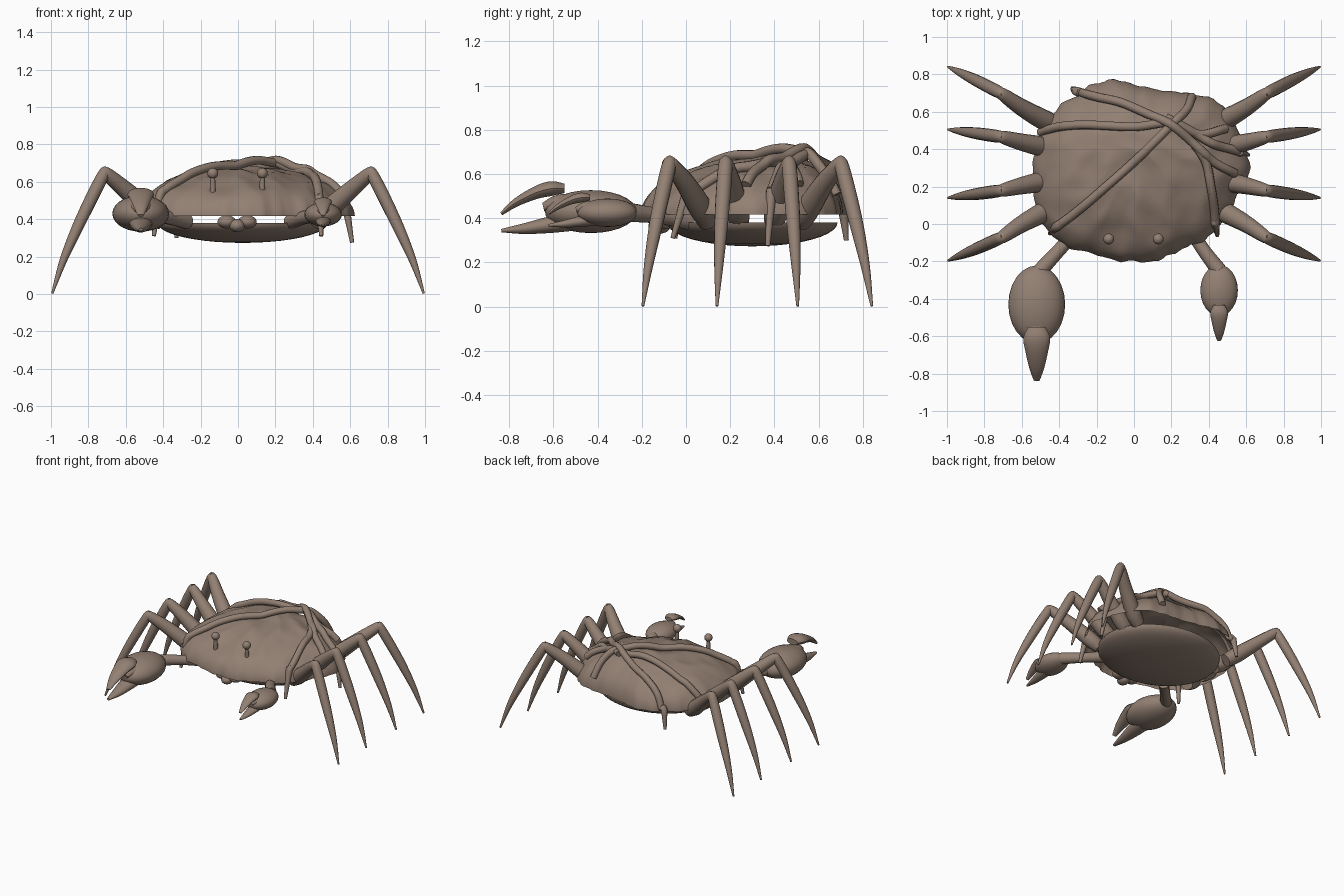
import bpy, bmesh, math
from mathutils import Vector, Matrix, noise
from mathutils.bvhtree import BVHTree

if "Cube" in bpy.data.objects:
    bpy.data.objects.remove(bpy.data.objects["Cube"])

brown = bpy.data.materials.new("shell brown")
brown.diffuse_color = (0.29, 0.215, 0.17, 1)
brown.use_nodes = True
brown.node_tree.nodes["Principled BSDF"].inputs["Base Color"].default_value = brown.diffuse_color


def finish(bm, name, angle=40):
    bmesh.ops.recalc_face_normals(bm, faces=bm.faces)
    me = bpy.data.meshes.new(name)
    bm.to_mesh(me)
    bm.free()
    ob = bpy.data.objects.new(name, me)
    bpy.context.collection.objects.link(ob)
    me.materials.append(brown)
    bpy.ops.object.select_all(action='DESELECT')
    ob.select_set(True)
    bpy.context.view_layer.objects.active = ob
    bpy.ops.object.shade_smooth_by_angle(angle=math.radians(angle))
    return ob


def spline(pts, steps):
    """Smooth curve through points of (x, y, z, radius)."""
    p = [Vector(q) for q in pts]
    p = [2 * p[0] - p[1]] + p + [2 * p[-1] - p[-2]]
    out = []
    for i in range(1, len(p) - 2):
        a, b, c, d = p[i - 1:i + 3]
        for k in range(steps):
            t = k / steps
            out.append(0.5 * (2 * b + (c - a) * t + (2 * a - 5 * b + 4 * c - d) * t * t
                              + (3 * b - a - 3 * c + d) * t ** 3))
    return out + [p[-2]]


def tube(name, pts, steps=5, sides=14, wide=1.0):
    """Tapered tube swept along a smooth path."""
    path = spline(pts, steps)
    bm = bmesh.new()
    rings, side = [], None
    for i, q in enumerate(path):
        t = (path[min(i + 1, len(path) - 1)] - path[max(i - 1, 0)]).xyz.normalized()
        if side is None:
            side = t.cross(Vector((0, 0, 1)))
        side = (side - t * side.dot(t)).normalized()
        up = side.cross(t)
        r = max(q.w, 0.003)
        rings.append([bm.verts.new(q.xyz + side * (r * wide * math.cos(a)) + up * (r * math.sin(a)))
                      for a in (2 * math.pi * j / sides for j in range(sides))])
    for a, b in zip(rings, rings[1:]):
        for j in range(sides):
            k = (j + 1) % sides
            bm.faces.new((a[j], a[k], b[k], b[j]))
    bm.faces.new(rings[0])
    bm.faces.new(rings[-1])
    return finish(bm, name)


def ball(name, loc, size):
    bm = bmesh.new()
    bmesh.ops.create_uvsphere(bm, u_segments=24, v_segments=14, radius=1,
                              matrix=Matrix.Translation(loc) @ Matrix.Diagonal((*size, 1)))
    return finish(bm, name)


def dome(point, n=96, m=20):
    """Open dome from rings; point(angle, r) places each vertex."""
    bm = bmesh.new()
    top = bm.verts.new(point(0, 0))
    rings = [[bm.verts.new(point(2 * math.pi * j / n, math.sin(math.pi / 2 * i / m)))
              for j in range(n)] for i in range(1, m + 1)]
    for j in range(n):
        k = (j + 1) % n
        bm.faces.new((top, rings[0][j], rings[0][k]))
        for a, b in zip(rings, rings[1:]):
            bm.faces.new((a[j], b[j], b[k], a[k]))
    return bm, rings[-1]


# Rugged upper shell: rim radius every 15 degrees
RIM = [.585, .58, .57, .56, .50, .46, .465, .52, .53, .55, .56, .58,
       .57, .58, .585, .55, .49, .47, .475, .47, .47, .50, .51, .54]


def shell_point(a, r):
    f = a / (2 * math.pi) * 24
    i, t = int(f) % 24, f % 1
    rad = RIM[i] * (1 - t) + RIM[(i + 1) % 24] * t
    rad += 0.025 * noise.noise(Vector((math.cos(a), math.sin(a), 0)) * 7) * r ** 12
    x = 0.03 + rad * r * math.cos(a)
    y = 0.27 + rad * r * math.sin(a) + 0.12 * (1 - r)
    h = max(0, 1 - r * r) ** 0.52
    p = Vector((x, y, 0))
    bump = 0.03 * (0.3 - abs(noise.noise(p * 5))) + 0.008 * noise.noise(p * 10)
    return Vector((x, y, 0.417 + 0.258 * h + bump * min(1, 3 * h)))


bm, _ = dome(shell_point, 120, 26)
surface = BVHTree.FromBMesh(bm)
finish(bm, "upper_shell", 60)

# Shallow belly bowl with flat lid
bm, rim = dome(lambda a, r: Vector((
    0.025 + 0.455 * r * math.cos(a), 0.30 + 0.385 * r * math.sin(a),
    0.38 - 0.107 * max(0, 1 - r * r) ** 0.5)), 64, 10)
bm.faces.new(rim)
finish(bm, "belly")

# Walking legs: (base y, knee y, tip y)
for side, word in ((-1, "left"), (1, "right")):
    for n, (b, k, t) in enumerate(((.07, -.07, -.195), (.23, .18, .14),
                                   (.41, .465, .505), (.55, .695, .84))):
        tube(f"{word}_upper_leg_{n}", [
            (side * .40, b + (b - k) * .2, .385, .046), (side * .47, b, .44, .055),
            (side * .60, (b + k) / 2, .555, .046), (side * .705, k, .645, .034),
            (side * .722, k + (k - b) * .06, .658, .018)])
        tube(f"{word}_lower_leg_{n}", [
            (side * .700, k, .662, .018), (side * .722, k + (t - k) * .07, .632, .033),
            (side * .835, k + (t - k) * .47, .405, .032),
            (side * .93, k + (t - k) * .79, .19, .021), (side * .993, t, .003, .006)])

# Claws: large on the left, small on the right
for word, cx, cy, cz, s, arm in (
        ("left", -.52, -.43, .43, 1.0, (-.27, .0, .385)),
        ("right", .455, -.355, .425, .66, (.28, .02, .385))):
    def rel(*rows):
        return [(cx, cy + y * s, cz + z * s, r * s) for y, z, r in rows]
    ball(f"{word}_claw_palm", (cx, cy, cz), (.152 * s, .208 * s, .097 * s))
    tube(f"{word}_claw_upper_finger", rel((-.12, .105, .022), (-.18, .104, .034),
         (-.25, .085, .029), (-.34, .04, .019), (-.405, -.01, .008)), wide=2.1)
    tube(f"{word}_claw_lower_finger", rel((-.10, -.045, .045), (-.19, -.06, .038),
         (-.30, -.077, .025), (-.405, -.086, .008)), wide=1.5)
    tube(f"{word}_claw_hinge", rel((-.08, .03, .05), (-.15, .035, .042), (-.215, .02, .02)),
         wide=1.5)
    tube(f"{word}_claw_arm", [
        (*arm, .04), (arm[0] * .55 + cx * .45, -.12, .41, .036), (cx, cy + .16 * s, cz, .042)])

# Eyes on stalks
for x, word in ((-.135, "left"), (.13, "right")):
    ball(f"{word}_eye", (x, -.08, .645), (.029, .029, .029))
    tube(f"{word}_eye_stalk", [(x, -.075, .50, .016), (x, -.0775, .57, .015),
                               (x, -.08, .64, .012)])

# Mouth parts
for n, (x, z, w) in enumerate(((-.06, .385, .05), (.05, .385, .05), (-.005, .365, .042))):
    ball(f"mouth_part_{n}", (x, -.10 - .02 * (n == 2), z), (w, .05, .035))


def vine(name, pts, tail_start=None, tail_end=None, r=.024):
    """Root draped on the shell, with optional hanging ends."""
    out = []
    for q in spline([(x, y, lift, r) for x, y, lift in pts], 4):
        hit = surface.ray_cast(Vector((q.x, q.y, 2)), Vector((0, 0, -1)))[0]
        out.append((q.x, q.y, (hit.z if hit else .43) + q.z, q.w))
    if tail_start:
        out.insert(0, (*tail_start, r * .45))
    if tail_end:
        out.append((*tail_end, r * .45))
    return tube(name, out, 3, 10)


# Roots crossing at a knot on the back
vine("back_root", [(-.31, .71, .01), (-.2, .68, .02), (-.07, .65, .025), (.07, .59, .04),
                   (.2, .53, .07), (.33, .42, .045), (.43, .33, .025), (.54, .27, .01)],
     tail_start=(-.33, .725, .30))
vine("cross_root", [(-.5, .49, .01), (-.4, .52, .02), (-.25, .53, .025), (0, .52, .03),
                    (.2, .54, .045), (.35, .48, .03), (.49, .51, .02)])
vine("diagonal_root", [(-.42, -.02, .01), (-.3, .07, .02), (-.16, .19, .02),
                       (.03, .36, .025), (.2, .53, .055), (.28, .61, .04), (.31, .68, .02)],
     tail_start=(-.45, -.05, .31))
vine("front_root", [(.18, .55, .06), (.3, .45, .035), (.38, .34, .02), (.41, .21, .02),
                    (.43, .08, .015), (.435, .0, .01)], tail_end=(.445, -.06, .31))
vine("side_root", [(.17, .57, .055), (.3, .50, .035), (.42, .43, .025), (.52, .4, .015),
                   (.57, .385, .01)], tail_end=(.61, .37, .275))
